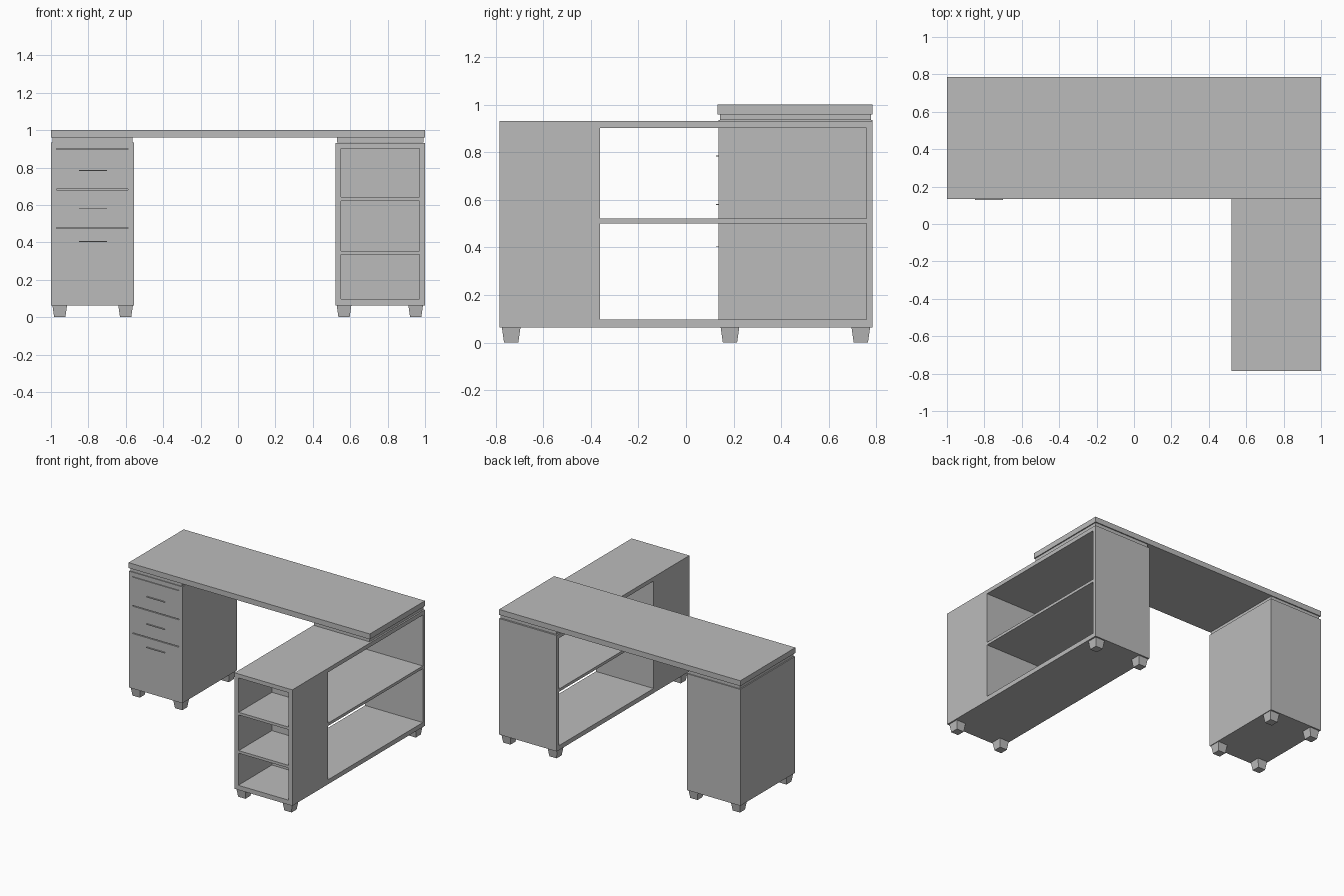
import bpy, bmesh

if "Cube" in bpy.data.objects:
    bpy.data.objects.remove(bpy.data.objects["Cube"])

grey = bpy.data.materials.new("light grey")
grey.diffuse_color = (0.5, 0.5, 0.5, 1)
grey.use_nodes = True
grey.node_tree.nodes["Principled BSDF"].inputs["Base Color"].default_value = grey.diffuse_color


def box(name, x, y, z, taper=0.0):
    """Box from (min, max) ranges; taper pulls the bottom corners inwards."""
    bm = bmesh.new()
    bmesh.ops.create_cube(bm, size=1)
    cx, cy = sum(x) / 2, sum(y) / 2
    for v in bm.verts:
        t = taper if v.co.z < 0 else 0
        v.co = (cx + v.co.x * (x[1] - x[0] - 2 * t),
                cy + v.co.y * (y[1] - y[0] - 2 * t),
                z[1] if v.co.z > 0 else z[0])
    me = bpy.data.meshes.new(name)
    bm.to_mesh(me)
    bm.free()
    me.materials.append(grey)
    ob = bpy.data.objects.new(name, me)
    bpy.context.collection.objects.link(ob)
    return ob


BACK, FRONT = 0.785, -0.785
BASE, FLOOR, CEIL, CAP = 0.063, 0.097, 0.902, 0.935
T = 0.03                       # panel thickness
LX = (-1.0, -0.557)            # drawer pedestal
RX = (0.522, 1.0)              # shelving return
PY = 0.137                     # pedestal front

# Desk top and the recessed risers under it
box("desk_top", (-1, 1), (0.133, BACK), (0.96, 1.0))
for side, x in (("left", LX), ("right", RX)):
    box(side + "_riser", (x[0] + 0.008, x[1] - 0.008), (0.143, 0.777), (CAP, 0.96))

# Drawer pedestal carcass
box("pedestal_base", LX, (PY, BACK), (BASE, FLOOR))
box("pedestal_cap", LX, (PY, BACK), (CEIL, CAP))
box("pedestal_left_side", (LX[0], LX[0] + T), (PY, BACK), (FLOOR, CEIL))
box("pedestal_right_side", (LX[1] - T, LX[1]), (PY, BACK), (FLOOR, CEIL))
box("pedestal_back", (LX[0] + T, LX[1] - T), (BACK - 0.025, BACK), (FLOOR, CEIL))

# Drawer fronts with narrow gaps, and thin pulls
DX = (LX[0] + T, LX[1] - T)
for i, (z0, z1, pull) in enumerate(((FLOOR, 0.475, 0.405),
                                    (0.481, 0.680, 0.58),
                                    (0.686, 0.898, 0.785))):
    box(f"drawer_front_{i}", DX, (PY, PY + 0.025), (z0, z1))
    box(f"drawer_pull_{i}", (-0.85, -0.70), (0.127, PY), (pull - 0.002, pull + 0.002))

# Return: full-length base and cap, back panel
box("return_base", RX, (FRONT, BACK), (BASE, FLOOR))
box("return_cap", RX, (FRONT, BACK), (CEIL, CAP - 0.003))
box("return_back", RX, (BACK - 0.025, BACK), (FLOOR, CEIL))

# Front bookcase, open to the front
BY = -0.362
box("bookcase_left_side", (RX[0], RX[0] + T), (FRONT, BY), (FLOOR, CEIL))
box("bookcase_right_side", (RX[1] - T, RX[1]), (FRONT, BY), (FLOOR, CEIL))
box("bookcase_back", (RX[0] + T, RX[1] - T), (BY - 0.025, BY), (FLOOR, CEIL))
for i, z in enumerate((0.335, 0.622)):
    box(f"bookcase_shelf_{i}", (RX[0] + T, RX[1] - T), (FRONT + 0.005, BY - 0.025), (z, z + 0.02))

# Long shelf, open on both sides
box("long_shelf", RX, (BY, BACK - 0.025), (0.5, 0.521))

# Tapered feet
for unit, xs, ys in (("pedestal", (-0.953, -0.601), (0.185, 0.735)),
                     ("return", (0.567, 0.95), (-0.735, 0.735))):
    for x in xs:
        for y in ys:
            box(unit + "_foot", (x - 0.039, x + 0.039), (y - 0.039, y + 0.039), (0, BASE), 0.009)
